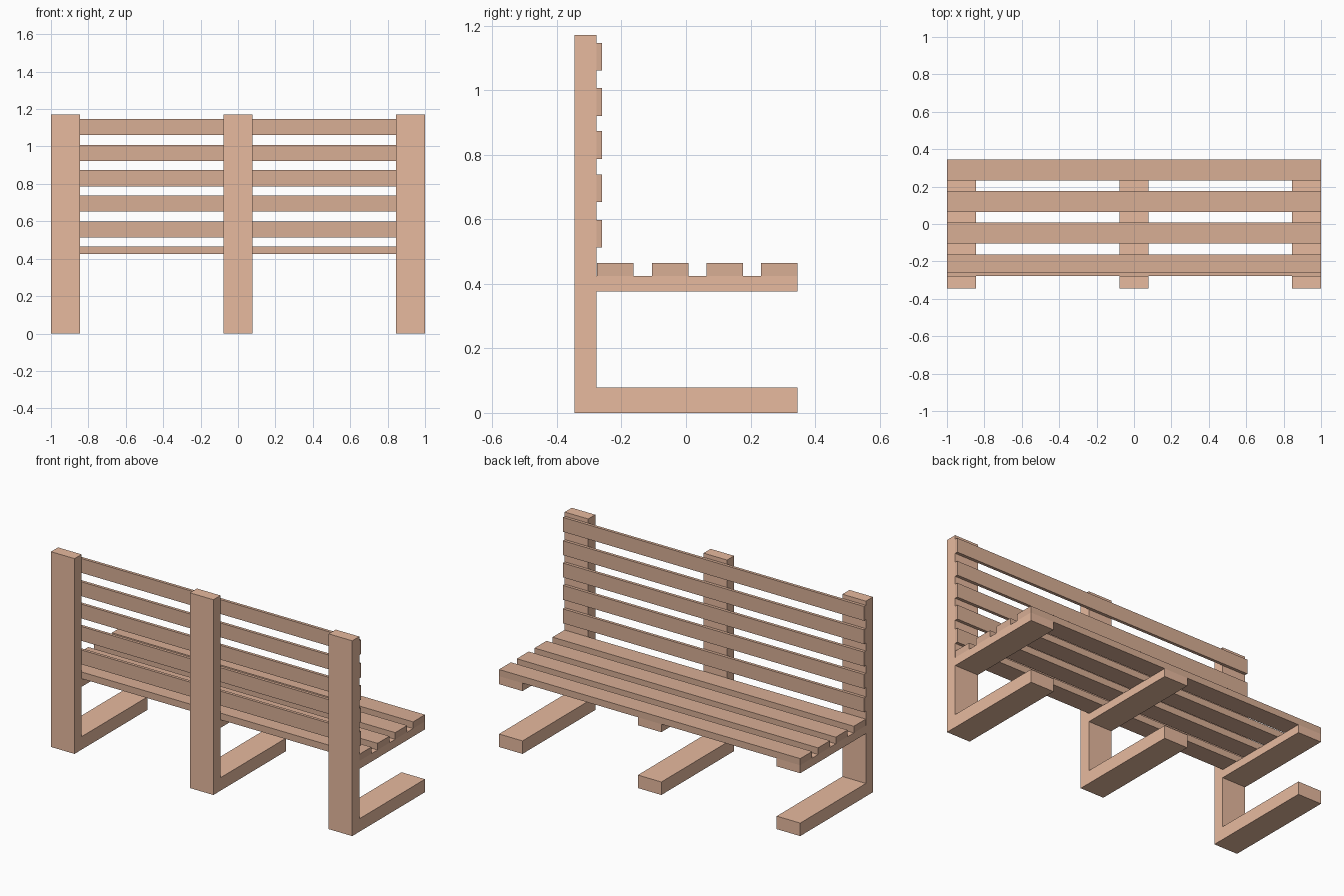
import bpy, bmesh

if "Cube" in bpy.data.objects:
    bpy.data.objects.remove(bpy.data.objects["Cube"])


def material(name, color):
    m = bpy.data.materials.new(name)
    m.diffuse_color = (*color, 1)
    m.use_nodes = True
    m.node_tree.nodes["Principled BSDF"].inputs["Base Color"].default_value = m.diffuse_color
    return m


def extrude_x(name, profile, x0, x1, mat):
    """Extrude a closed (y, z) profile along x from x0 to x1."""
    bm = bmesh.new()
    face = bm.faces.new([bm.verts.new((x0, y, z)) for y, z in profile])
    geom = bmesh.ops.extrude_face_region(bm, geom=[face])["geom"]
    verts = [g for g in geom if isinstance(g, bmesh.types.BMVert)]
    bmesh.ops.translate(bm, vec=(x1 - x0, 0, 0), verts=verts)
    bmesh.ops.recalc_face_normals(bm, faces=bm.faces)
    mesh = bpy.data.meshes.new(name)
    bm.to_mesh(mesh)
    bm.free()
    mesh.materials.append(mat)
    obj = bpy.data.objects.new(name, mesh)
    bpy.context.collection.objects.link(obj)
    return obj


def slat(name, y0, y1, z0, z1):
    extrude_x(name, [(y0, z0), (y1, z0), (y1, z1), (y0, z1)], -1, 1, slat_mat)


frame_mat = material("frame_wood", (0.80, 0.49, 0.345))
slat_mat = material("slat_wood", (0.69, 0.425, 0.30))

BACK, POST, FRONT = -0.345, -0.278, 0.345

# Three supports: foot, upright post and seat bearer in one profile
support = [(BACK, 0), (FRONT, 0), (FRONT, 0.078), (POST, 0.078),
           (POST, 0.377), (FRONT, 0.377), (FRONT, 0.425), (POST, 0.425),
           (POST, 1.172), (BACK, 1.172)]
for side, x in (("left", -0.922), ("middle", 0), ("right", 0.922)):
    extrude_x(f"{side}_support", support, x - 0.078, x + 0.078, frame_mat)

# Seat slats
for i, y in enumerate((-0.276, -0.105, 0.063, 0.232)):
    slat(f"seat_slat_{i + 1}", y, y + 0.113, 0.425, 0.465)

# Backrest slats
for i, z in enumerate((0.512, 0.653, 0.787, 0.921, 1.061)):
    slat(f"back_slat_{i + 1}", POST, -0.26, z, z + 0.086)
